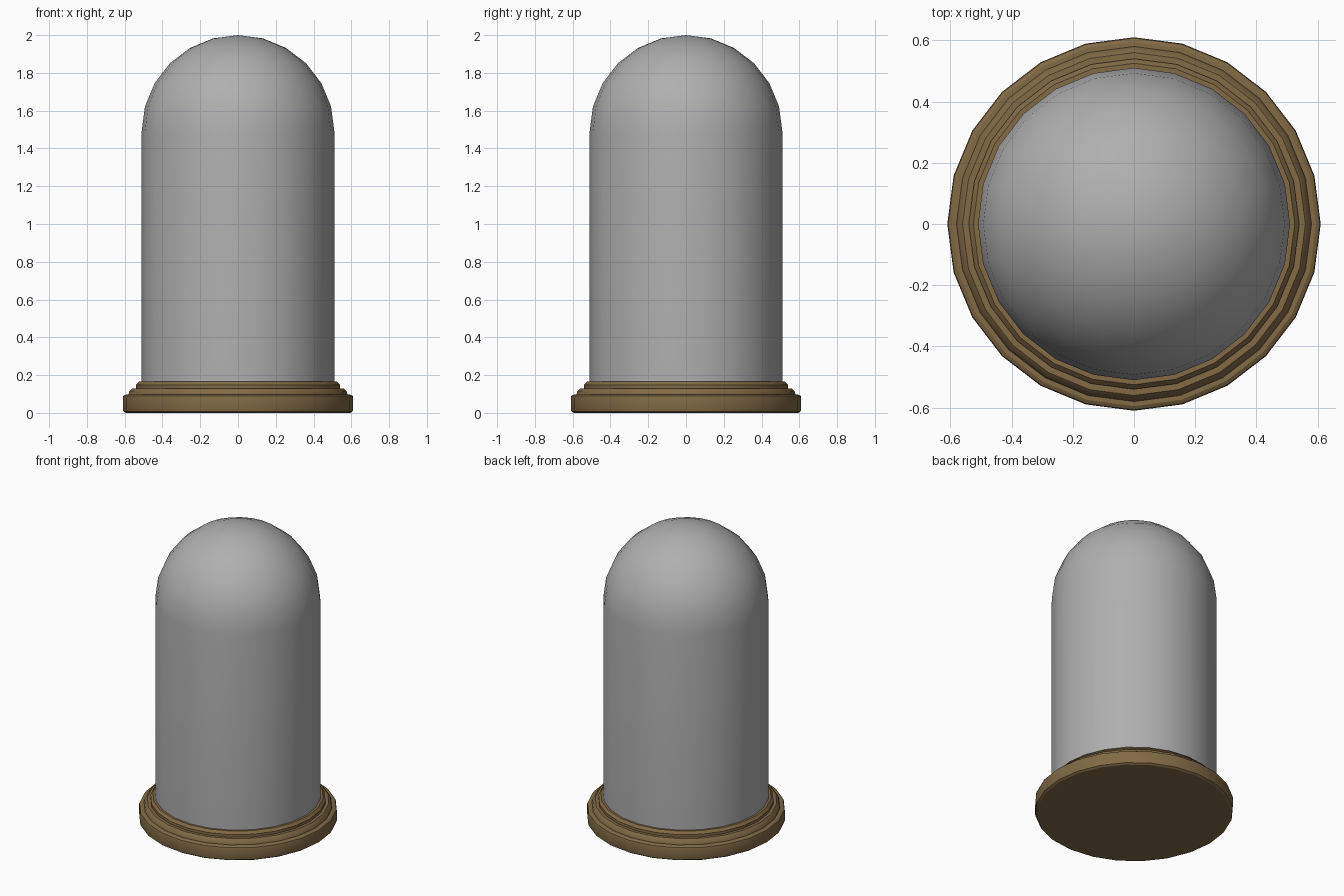
import bpy
import bmesh
from math import sin, cos, pi, radians

SIDES = 24

cube = bpy.data.objects.get("Cube")
if cube:
    bpy.data.objects.remove(cube, do_unlink=True)


def material(name, rgb):
    mat = bpy.data.materials.new(name)
    mat.use_nodes = True
    mat.diffuse_color = (*rgb, 1)
    mat.node_tree.nodes["Principled BSDF"].inputs["Base Color"].default_value = (*rgb, 1)
    return mat


def lathe(name, profile, mat):
    """Spin a bottom-to-top (radius, height) profile about the z axis."""
    bm = bmesh.new()
    verts = [bm.verts.new((r, 0, z)) for r, z in profile]
    edges = [bm.edges.new(pair) for pair in zip(verts, verts[1:])]
    bmesh.ops.spin(bm, geom=verts + edges, cent=(0, 0, 0), axis=(0, 0, 1),
                   angle=2 * pi, steps=SIDES, use_duplicate=False)
    bmesh.ops.remove_doubles(bm, verts=bm.verts, dist=0.0005)
    bmesh.ops.recalc_face_normals(bm, faces=bm.faces)
    mesh = bpy.data.meshes.new(name)
    bm.to_mesh(mesh)
    bm.free()
    mesh.materials.append(mat)
    obj = bpy.data.objects.new(name, mesh)
    bpy.context.collection.objects.link(obj)
    bpy.ops.object.select_all(action="DESELECT")
    obj.select_set(True)
    bpy.context.view_layer.objects.active = obj
    bpy.ops.object.shade_smooth_by_angle(angle=radians(30))
    return obj


wood = material("brown wood", (0.22, 0.145, 0.06))
glass = material("grey glass", (0.43, 0.43, 0.43))

# Stepped round plinth with eased edges
lathe("wooden_base", [
    (0, 0), (0.595, 0), (0.607, 0.008), (0.61, 0.02), (0.61, 0.08),
    (0.607, 0.09), (0.595, 0.097), (0.58, 0.097), (0.575, 0.115),
    (0.56, 0.13), (0.54, 0.13), (0.54, 0.148), (0.525, 0.165), (0, 0.165),
], wood)

# Straight glass wall closed by a hemisphere
R, SPRING = 0.51, 1.49
dome = [(R * cos(i * pi / 24), SPRING + R * sin(i * pi / 24)) for i in range(0, 13, 2)]
lathe("glass_dome", [(R, 0.165)] + dome, glass)
